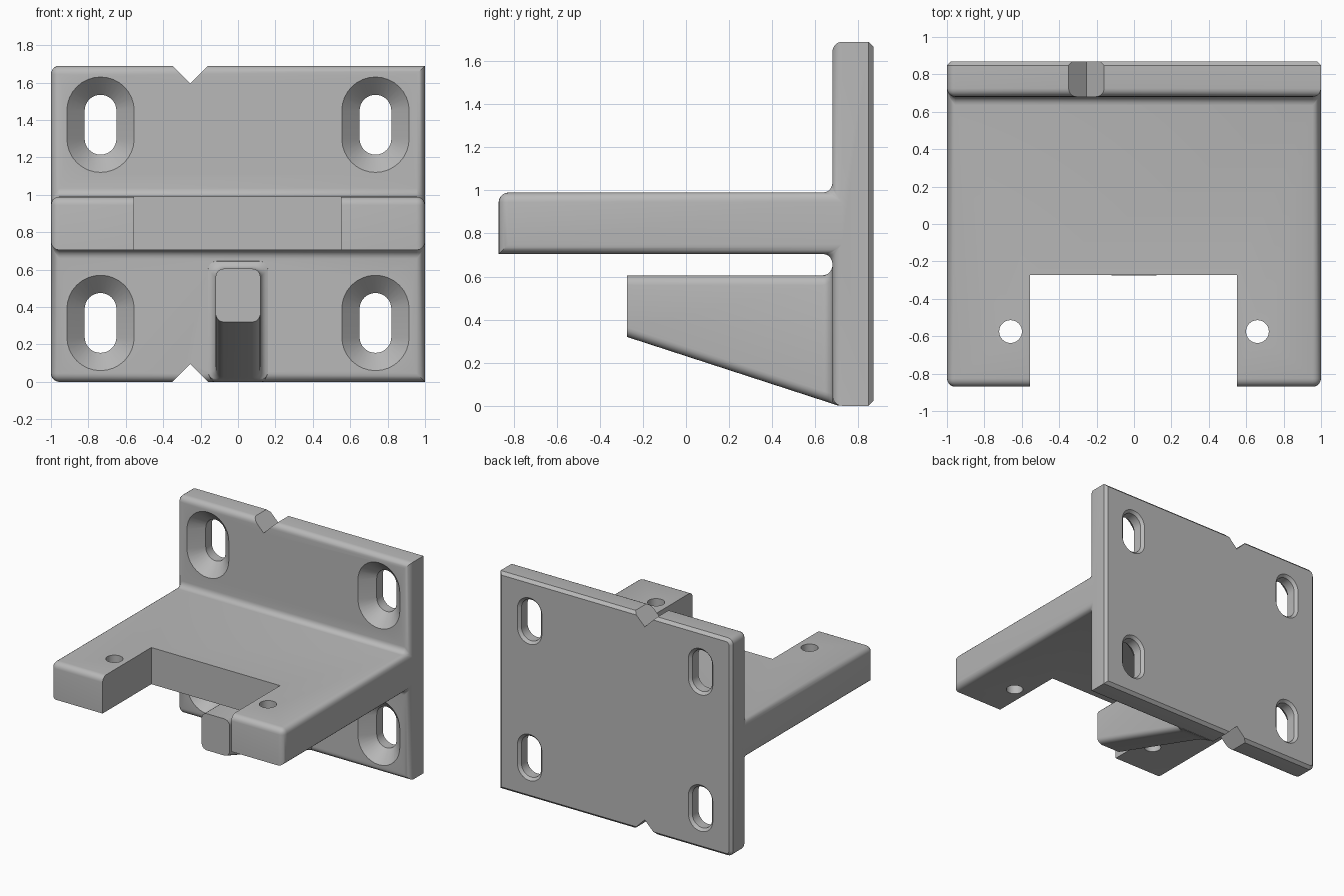
import bpy, bmesh, math

cube = bpy.data.objects.get("Cube")
if cube:
    bpy.data.objects.remove(cube, do_unlink=True)

grey = bpy.data.materials.new("plain grey")
grey.use_nodes = True
color = (0.48, 0.48, 0.48, 1)
grey.diffuse_color = color
grey.node_tree.nodes["Principled BSDF"].inputs["Base Color"].default_value = color

BACK, FRONT, TOP = 0.87, 0.68, 1.69     # wall limits
TIP, LOW, HIGH = -0.87, 0.705, 0.99     # shelf limits
ROUND = 0.045


def loft(name, rings):
    """Solid through a list of matching point rings, capped at both ends."""
    bm = bmesh.new()
    loops = [[bm.verts.new(p) for p in ring] for ring in rings]
    n = len(loops[0])
    for a, b in zip(loops, loops[1:]):
        for i in range(n):
            j = (i + 1) % n
            bm.faces.new((a[i], a[j], b[j], b[i]))
    bm.faces.new(loops[0])
    bm.faces.new(loops[-1])
    bmesh.ops.recalc_face_normals(bm, faces=bm.faces)
    mesh = bpy.data.meshes.new(name)
    bm.to_mesh(mesh)
    bm.free()
    mesh.materials.append(grey)
    obj = bpy.data.objects.new(name, mesh)
    bpy.context.collection.objects.link(obj)
    return obj


def box(name, x0, x1, y0, y1, z0, z1):
    return loft(name, [[(x0, y0, z), (x1, y0, z), (x1, y1, z), (x0, y1, z)]
                       for z in (z0, z1)])


def combine(target, tool, operation):
    """Apply a boolean and discard the tool."""
    mod = target.modifiers.new("boolean", "BOOLEAN")
    mod.operation, mod.solver, mod.object = operation, "EXACT", tool
    bpy.context.view_layer.objects.active = target
    bpy.ops.object.modifier_apply(modifier=mod.name)
    bpy.data.objects.remove(tool, do_unlink=True)


def bevel_edges(obj, rule, offset, segments):
    bm = bmesh.new()
    bm.from_mesh(obj.data)
    bm.normal_update()
    edges = [e for e in bm.edges if rule(e)]
    bmesh.ops.bevel(bm, geom=edges, offset=offset, segments=segments,
                    profile=0.5, affect="EDGES", clamp_overlap=True)
    bm.to_mesh(obj.data)
    bm.free()


# Wall and shelf as one T-shaped body
outline = [(BACK, 0), (FRONT, 0), (FRONT, LOW), (TIP, LOW),
           (TIP, HIGH), (FRONT, HIGH), (FRONT, TOP), (BACK, TOP)]
bracket = loft("mounting_bracket", [[(x, y, z) for y, z in outline] for x in (-1, 1)])


def rounded(e):
    a, b = (v.co for v in e.verts)
    mid = (a + b) / 2
    if mid.y > BACK - 0.01:
        return False
    if abs(a.x - b.x) > 1:                       # edges across the width
        return not (mid.y < TIP + 0.01 and mid.z < LOW + 0.01)
    wall_end = mid.z < 0.01 or mid.z > TOP - 0.01
    return not (wall_end and mid.x > 0)


def back_rim(e):
    flat = [f.normal.y > 0.99 for f in e.link_faces]
    return any(flat) and not all(flat)


bevel_edges(bracket, rounded, ROUND, 5)
bevel_edges(bracket, back_rim, 0.022, 1)


# Support rib, flared where it meets the wall
def rib_ring(y, flare):
    half, top = 0.12 + flare, 0.605 + flare
    bottom = 0.32 - 0.325 * (y + 0.275)
    ring = []
    for quarter, (sx, z) in enumerate([(1, top - ROUND), (-1, top - ROUND),
                                       (-1, bottom + ROUND), (1, bottom + ROUND)]):
        for k in range(6):
            t = math.radians(90 * quarter + 18 * k)
            ring.append((sx * (half - ROUND) + ROUND * math.cos(t), y,
                         z + ROUND * math.sin(t)))
    return ring


R = 0.048
rings = [rib_ring(-0.275, 0)]
for k in range(6):
    t = math.radians(16 * k)
    rings.append(rib_ring(FRONT - R + R * math.sin(t), R * (1 - math.cos(t))))
rings.append(rib_ring(0.71, R))
combine(bracket, loft("support_rib", rings), "UNION")

# Open front of the shelf
combine(bracket, box("shelf_cutter", -0.555, 0.552, -1, -0.272, 0.65, 1.05), "DIFFERENCE")


# Prong holes
def circle(x, y, z, r, n=32):
    return [(x + r * math.cos(i * math.tau / n), y + r * math.sin(i * math.tau / n), z)
            for i in range(n)]


for x in (-0.66, 0.66):
    combine(bracket, loft("hole_cutter", [circle(x, -0.575, z, 0.061) for z in (0.6, 1.1)]),
            "DIFFERENCE")


# Countersunk slots
def stadium(cx, cz, y, r, n=16):
    ring = []
    for start, shift in ((0, 0.075), (math.pi, -0.075)):
        for i in range(n + 1):
            t = start + math.pi * i / n
            ring.append((cx + r * math.cos(t), y, cz + shift + r * math.sin(t)))
    return ring


steps = [(FRONT - 0.01, 0.19), (FRONT + 0.095, 0.085), (BACK - 0.02, 0.085), (BACK + 0.01, 0.115)]
for x in (-0.735, 0.735):
    for z in (0.315, 1.375):
        combine(bracket, loft("slot_cutter", [stadium(x, z, y, r) for y, r in steps]),
                "DIFFERENCE")

# Alignment notches at the top and bottom of the wall
for edge, inward in ((0, 1), (TOP, -1)):
    tri = [(-0.375, edge - 0.025 * inward), (-0.135, edge - 0.025 * inward),
           (-0.255, edge + 0.095 * inward)]
    combine(bracket, loft("notch_cutter", [[(x, y, z) for x, z in tri] for y in (0.6, 0.95)]),
            "DIFFERENCE")

# Smooth fillets with crisp edges
bpy.ops.object.select_all(action="DESELECT")
bracket.select_set(True)
bpy.context.view_layer.objects.active = bracket
bpy.ops.object.shade_smooth_by_angle(angle=math.radians(30))
